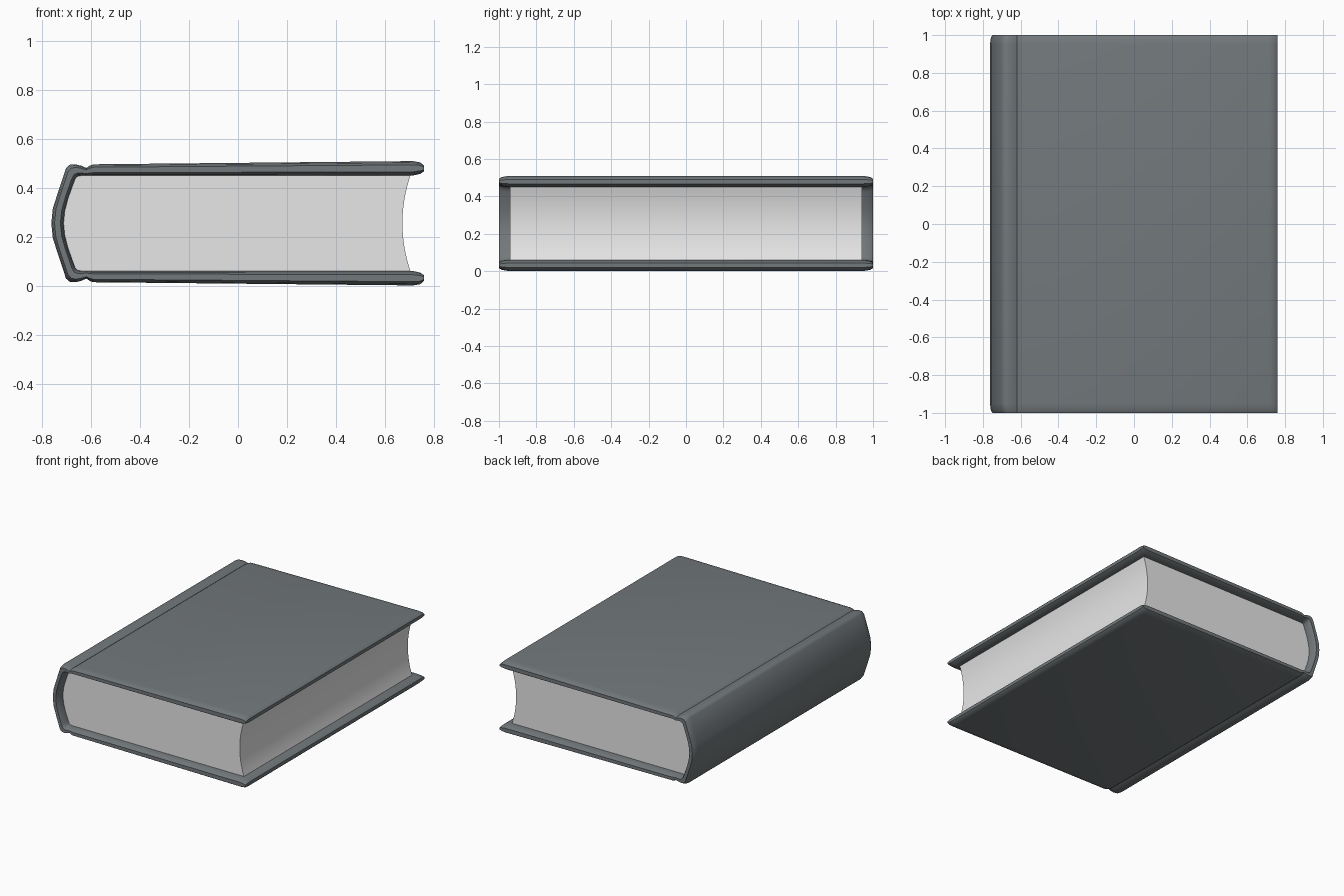
import bpy
import bmesh
import math

if "Cube" in bpy.data.objects:
    bpy.data.objects.remove(bpy.data.objects["Cube"], do_unlink=True)

MID = 0.255   # height of the mirror plane


def material(name, rgb):
    m = bpy.data.materials.new(name)
    m.use_nodes = True
    colour = (*rgb, 1)
    m.diffuse_color = colour
    m.node_tree.nodes["Principled BSDF"].inputs["Base Color"].default_value = colour
    return m


def mirrored(half):
    """Complete a half profile (x, height) that ends on the mirror plane."""
    return half + [(x, -h) for x, h in reversed(half[:-1])]


def make_object(name, bm, mat, angle):
    bmesh.ops.recalc_face_normals(bm, faces=bm.faces)
    mesh = bpy.data.meshes.new(name)
    bm.to_mesh(mesh)
    bm.free()
    mesh.materials.append(mat)
    obj = bpy.data.objects.new(name, mesh)
    bpy.context.collection.objects.link(obj)
    bpy.ops.object.select_all(action="DESELECT")
    obj.select_set(True)
    bpy.context.view_layer.objects.active = obj
    bpy.ops.object.shade_smooth_by_angle(angle=math.radians(angle))
    return obj


def loft(bm, rings):
    """Skin closed rings of equal length."""
    n = len(rings[0])
    for a, b in zip(rings, rings[1:]):
        for i in range(n):
            j = (i + 1) % n
            bm.faces.new((a[i], a[j], b[j], b[i]))


cover_mat = material("slate grey cover", (0.17, 0.19, 0.20))
page_mat = material("white paper", (0.8, 0.8, 0.8))

# Case: board edge, board, hinge groove, shoulder, rounded spine
outer = mirrored([(.76, .235), (.745, .249), (.715, .254), (-.59, .241),
                  (-.605, .236), (-.62, .226), (-.64, .235), (-.665, .241),
                  (-.688, .239), (-.703, .226), (-.738, .12), (-.757, .06),
                  (-.763, 0)])
inner = mirrored([(.76, .212), (.745, .202), (.715, .195), (-.59, .195),
                  (-.605, .195), (-.62, .195), (-.64, .195), (-.655, .192),
                  (-.664, .185), (-.672, .165), (-.695, .1), (-.708, .05),
                  (-.713, 0)])

# Sections along the book, thinned towards the ends for rounded edges
bm = bmesh.new()
ends = [(1, .26), (.985, .1), (.95, 0)]
rings = []
for y, thin in [(-y, t) for y, t in ends] + ends[::-1]:
    def section(side, other):
        return [bm.verts.new((a[0] + (b[0] - a[0]) * thin, y,
                              MID + a[1] + (b[1] - a[1]) * thin))
                for a, b in zip(side, other)]
    rings.append(section(outer, inner) + section(inner, outer)[::-1])
loft(bm, rings)
for ring in (rings[0], rings[-1]):
    for i in range(len(outer) - 1):
        bm.faces.new((ring[i], ring[i + 1], ring[-i - 2], ring[-i - 1]))
make_object("cover", bm, cover_mat, 40)

# Page block: rounded back inside the spine, hollow fore edge
fore = [(.672 + .033 * (h / .196) ** 2, h)
        for h in (.196 * (1 - i / 8) for i in range(9))]
back = [(x - .002, h + .001 if h else 0) for x, h in inner[6:13]]
profile = mirrored(back) + mirrored(fore)[::-1]
bm = bmesh.new()
rings = [[bm.verts.new((x, y, MID + h)) for x, h in profile] for y in (-.94, .94)]
loft(bm, rings)
for ring in rings:
    bm.faces.new(ring)
make_object("pages", bm, page_mat, 35)
